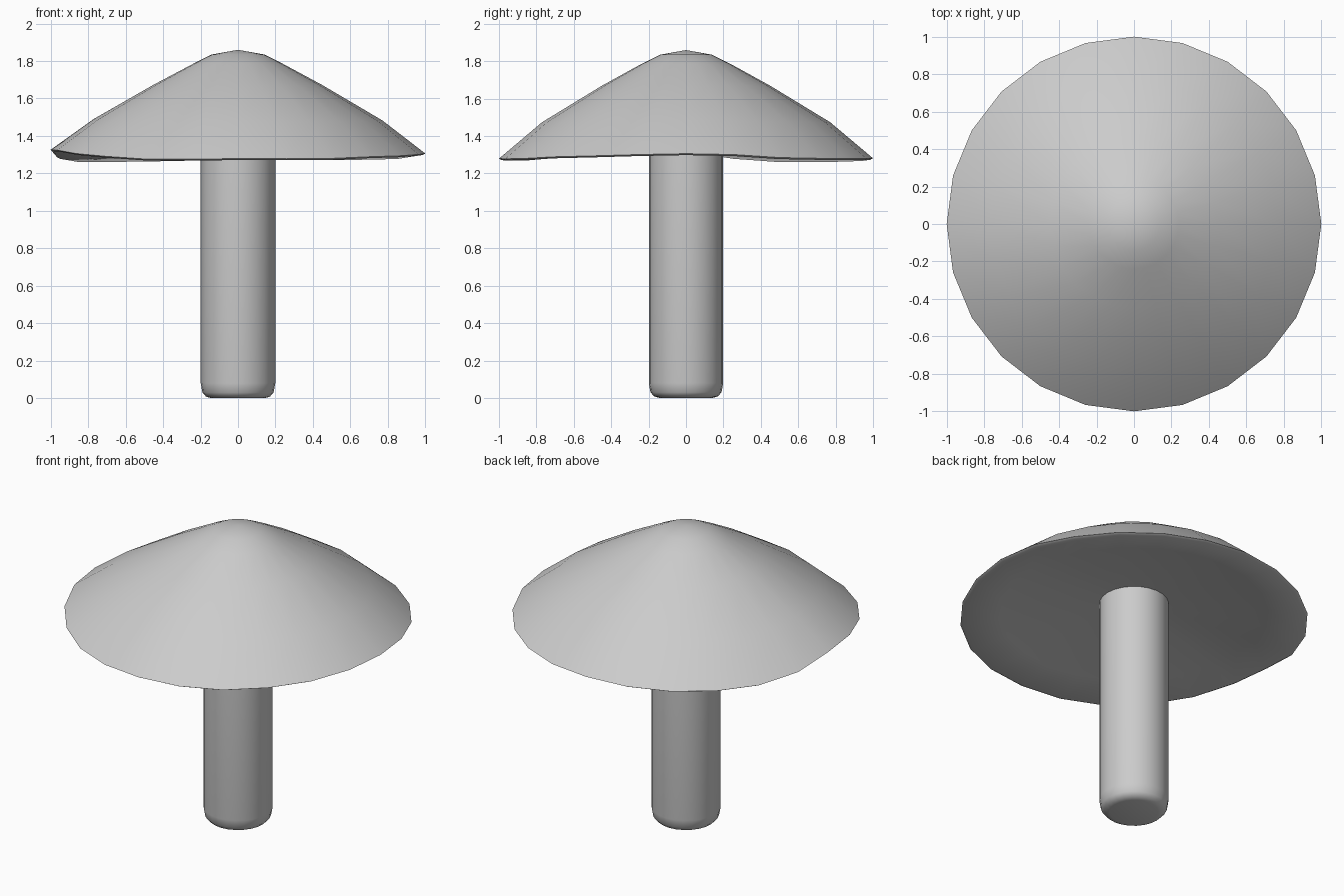
import bpy, bmesh, math

if "Cube" in bpy.data.objects:
    bpy.data.objects.remove(bpy.data.objects["Cube"])

SEG = 24

# uneven rim height above 1.26, in hundredths, every 15 degrees from +x
RIM = [4.5, 4, 2.4, 2, 1.8, 1.8, 2, 1.5, 1, .8, .8, 2.5,
       6.5, 6.3, 4.5, 3, 1.6, 1.5, 1.8, 1.7, 1.9, 2.8, 3.3, 4]
MEAN = sum(RIM) / SEG


def lathe(name, profile, wave=None):
    """Revolve (radius, z, wave weight) points; radius 0 closes to a pole."""
    bm = bmesh.new()
    rings = []
    for r, z, w in profile:
        if r == 0:
            rings.append([bm.verts.new((0, 0, z))])
            continue
        ring = []
        for i in range(SEG):
            a = math.tau * i / SEG
            dz = w * (wave[i] - MEAN) / 100 if wave else 0
            ring.append(bm.verts.new((r * math.cos(a), r * math.sin(a), z + dz)))
        rings.append(ring)
    for lo, hi in zip(rings, rings[1:]):
        for i in range(SEG):
            j = (i + 1) % SEG
            if len(lo) == 1:
                bm.faces.new((lo[0], hi[j], hi[i]))
            elif len(hi) == 1:
                bm.faces.new((lo[i], lo[j], hi[0]))
            else:
                bm.faces.new((lo[i], lo[j], hi[j], hi[i]))
    bmesh.ops.recalc_face_normals(bm, faces=bm.faces)
    me = bpy.data.meshes.new(name)
    bm.to_mesh(me)
    bm.free()
    ob = bpy.data.objects.new(name, me)
    bpy.context.collection.objects.link(ob)
    bpy.ops.object.select_all(action='DESELECT')
    ob.select_set(True)
    bpy.context.view_layer.objects.active = ob
    bpy.ops.object.shade_smooth_by_angle(angle=math.radians(50))
    return ob


# stem with a rounded foot, running up to the hollow of the cap
lathe("stem", [(0, 0, 0), (.14, 0, 0), (.17, .008, 0), (.19, .03, 0),
               (.199, .08, 0), (.199, 1.39, 0), (0, 1.39, 0)])

# cap: concave underside, thin wavy rim, conical top with a soft tip
lathe("cap", [(0, 1.39, 0), (.2, 1.383, 0), (.5, 1.352, .3), (.77, 1.318, .7),
              (.985, 1.28, 1), (1, 1.288, 1), (.77, 1.477, .35),
              (.45, 1.67, .1), (.24, 1.785, 0), (.14, 1.835, 0), (0, 1.86, 0)], RIM)
